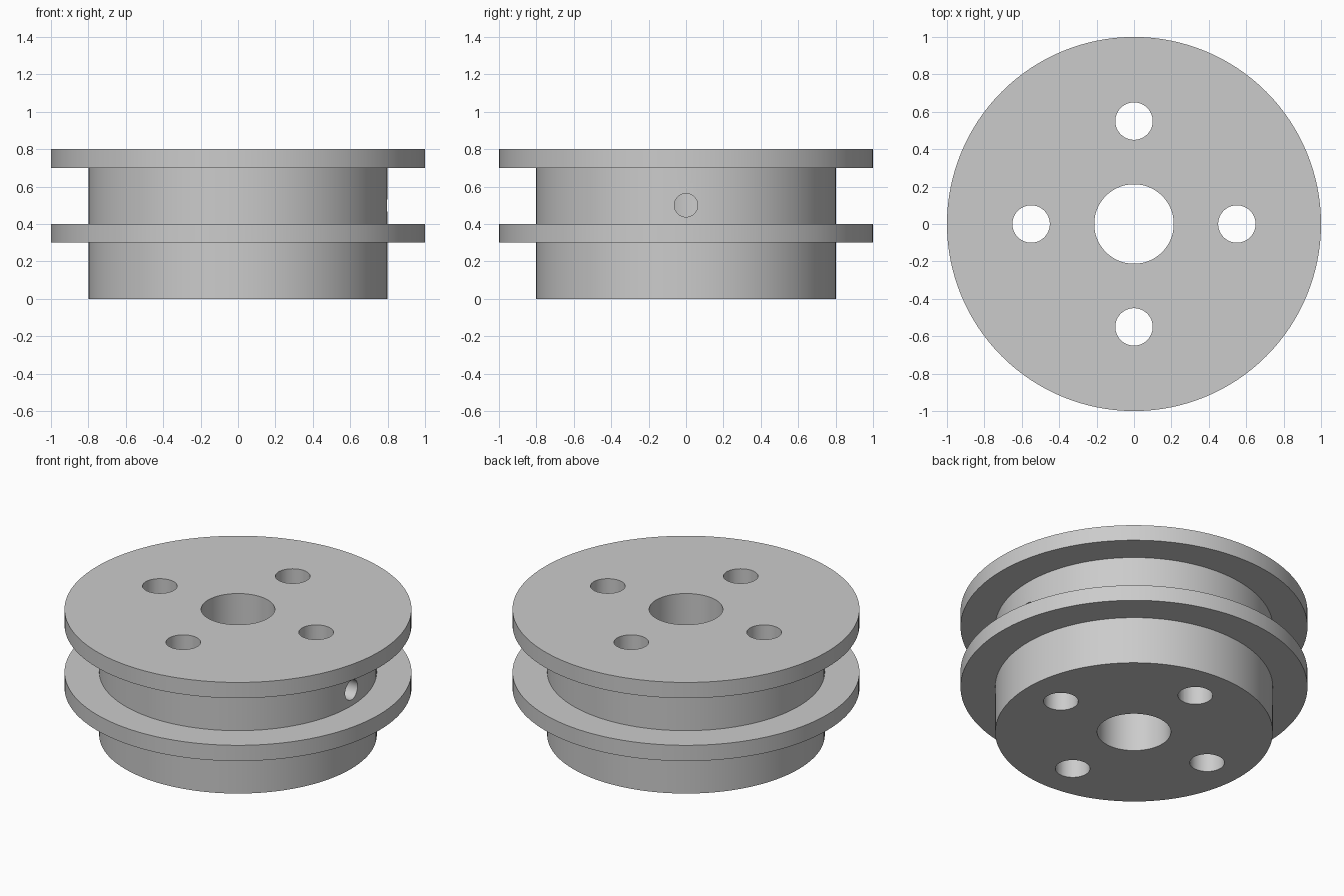
import bpy, bmesh, math
from mathutils import Matrix, Vector

cube = bpy.data.objects.get("Cube")
if cube:
    bpy.data.objects.remove(cube, do_unlink=True)

SEGMENTS = 128
HUB_R, FLANGE_R, BORE_R = 0.8, 1.0, 0.2125
HEIGHT = 0.8

# Single plain grey
grey = bpy.data.materials.new("plain_grey")
grey.use_nodes = True
color = (0.6, 0.6, 0.6, 1)
grey.diffuse_color = color
grey.node_tree.nodes["Principled BSDF"].inputs["Base Color"].default_value = color


def make_object(name, bm):
    bmesh.ops.recalc_face_normals(bm, faces=bm.faces)
    mesh = bpy.data.meshes.new(name)
    bm.to_mesh(mesh)
    bm.free()
    mesh.materials.append(grey)
    obj = bpy.data.objects.new(name, mesh)
    bpy.context.collection.objects.link(obj)
    return obj


def lathe(name, profile):
    """Spin a closed (radius, height) profile around z."""
    bm = bmesh.new()
    verts = [bm.verts.new((r, 0, z)) for r, z in profile]
    edges = [bm.edges.new((v, verts[i - 1])) for i, v in enumerate(verts)]
    bmesh.ops.spin(bm, geom=verts + edges, cent=(0, 0, 0), axis=(0, 0, 1),
                   angle=math.tau, steps=SEGMENTS, use_merge=True)
    bmesh.ops.remove_doubles(bm, verts=bm.verts, dist=0.0001)
    return make_object(name, bm)


def rod(name, radius, depth, location, axis="Z"):
    bm = bmesh.new()
    turn = Matrix.Rotation(math.pi / 2, 4, "Y") if axis == "X" else Matrix()
    bmesh.ops.create_cone(bm, cap_ends=True, segments=48, radius1=radius,
                          radius2=radius, depth=depth,
                          matrix=Matrix.Translation(location) @ turn)
    obj = make_object(name, bm)
    obj.hide_render = True
    return obj


# Hub with two flanges and a central bore
wheel = lathe("flanged_hub", [
    (BORE_R, 0), (HUB_R, 0), (HUB_R, 0.3), (FLANGE_R, 0.3),
    (FLANGE_R, 0.4), (HUB_R, 0.4), (HUB_R, 0.7), (FLANGE_R, 0.7),
    (FLANGE_R, HEIGHT), (BORE_R, HEIGHT)])

# Four vertical bolt holes, and one radial screw hole into the bore
cutters = []
for i in range(4):
    place = Matrix.Rotation(i * math.pi / 2, 3, "Z") @ Vector((0.55, 0, HEIGHT / 2))
    cutters.append(rod("bolt_hole_cutter", 0.1, 1.2, place))
cutters.append(rod("screw_hole_cutter", 0.0625, 1.0, (0.55, 0, 0.5), "X"))

bpy.ops.object.select_all(action="DESELECT")
bpy.context.view_layer.objects.active = wheel
wheel.select_set(True)
for cutter in cutters:
    cut = wheel.modifiers.new("hole", "BOOLEAN")
    cut.operation = "DIFFERENCE"
    cut.solver = "EXACT"
    cut.object = cutter
    bpy.ops.object.modifier_apply(modifier=cut.name)
for cutter in cutters:
    bpy.data.objects.remove(cutter, do_unlink=True)

# Smooth curved walls, crisp rims
bpy.ops.object.shade_smooth_by_angle(angle=math.radians(30))
